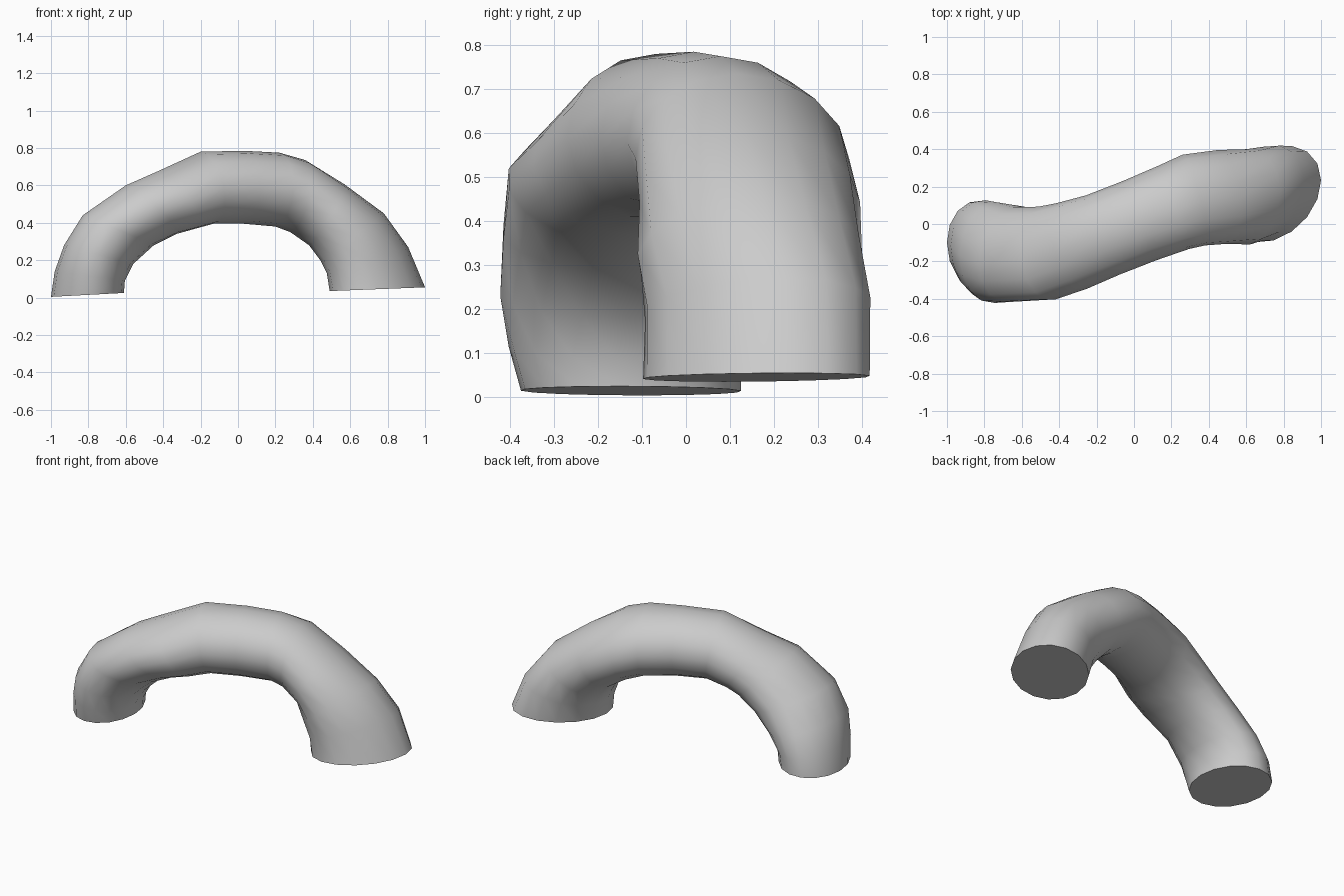
import bpy, bmesh, math
from mathutils import Vector

if "Cube" in bpy.data.objects:
    bpy.data.objects.remove(bpy.data.objects["Cube"])

SIDES = 16
# Cross-sections along the arch:
# inner x, inner z, outer x, outer z, centre y, half width, yaw in degrees, outward y shear
RINGS = [
    (-.61, .025, -1.0, .004, -.125, .25, 0, .026),
    (-.605, .09, -.98, .14, -.138, .265, 0, .02),
    (-.56, .18, -.93, .28, -.152, .27, 0, -.02),
    (-.45, .28, -.83, .44, -.162, .253, 2, -.05),
    (-.33, .34, -.60, .60, -.155, .252, 11, -.05),
    (-.24, .365, -.43, .675, -.118, .243, 20, -.03),
    (-.13, .395, -.20, .78, -.058, .23, 23, -.01),
    (.03, .395, .03, .785, .018, .23, 23, 0),
    (.20, .38, .22, .775, .088, .237, 21, -.01),
    (.28, .35, .36, .735, .128, .25, 14, -.01),
    (.38, .28, .57, .605, .145, .252, 6, -.01),
    (.44, .20, .78, .45, .145, .255, 2, .03),
    (.475, .13, .91, .27, .163, .25, 0, .065),
    (.49, .035, 1.0, .055, .16, .248, 0, .074),
]

# Curved tube: skin the cross-sections, then cap both feet
bm = bmesh.new()
loops = []
for ix, iz, ox, oz, y, half, yaw, shear in RINGS:
    t = math.radians(yaw)
    centre = Vector(((ix + ox) / 2, y, (iz + oz) / 2))
    radial = Vector(((ox - ix) / 2, shear, (oz - iz) / 2))
    side = Vector((-math.sin(t), math.cos(t), 0)) * half
    loop = []
    for k in range(SIDES):
        a = 2 * math.pi * k / SIDES
        loop.append(bm.verts.new(centre + radial * math.cos(a) + side * math.sin(a)))
    loops.append(loop)
for p, q in zip(loops, loops[1:]):
    for k in range(SIDES):
        n = (k + 1) % SIDES
        bm.faces.new((p[k], p[n], q[n], q[k]))
bm.faces.new(loops[0])
bm.faces.new(loops[-1])
bmesh.ops.recalc_face_normals(bm, faces=bm.faces)

mesh = bpy.data.meshes.new("arched_tube")
bm.to_mesh(mesh)
bm.free()
tube = bpy.data.objects.new("arched_tube", mesh)
bpy.context.collection.objects.link(tube)
bpy.context.view_layer.objects.active = tube
tube.select_set(True)
bpy.ops.object.shade_smooth_by_angle(angle=math.radians(50))
